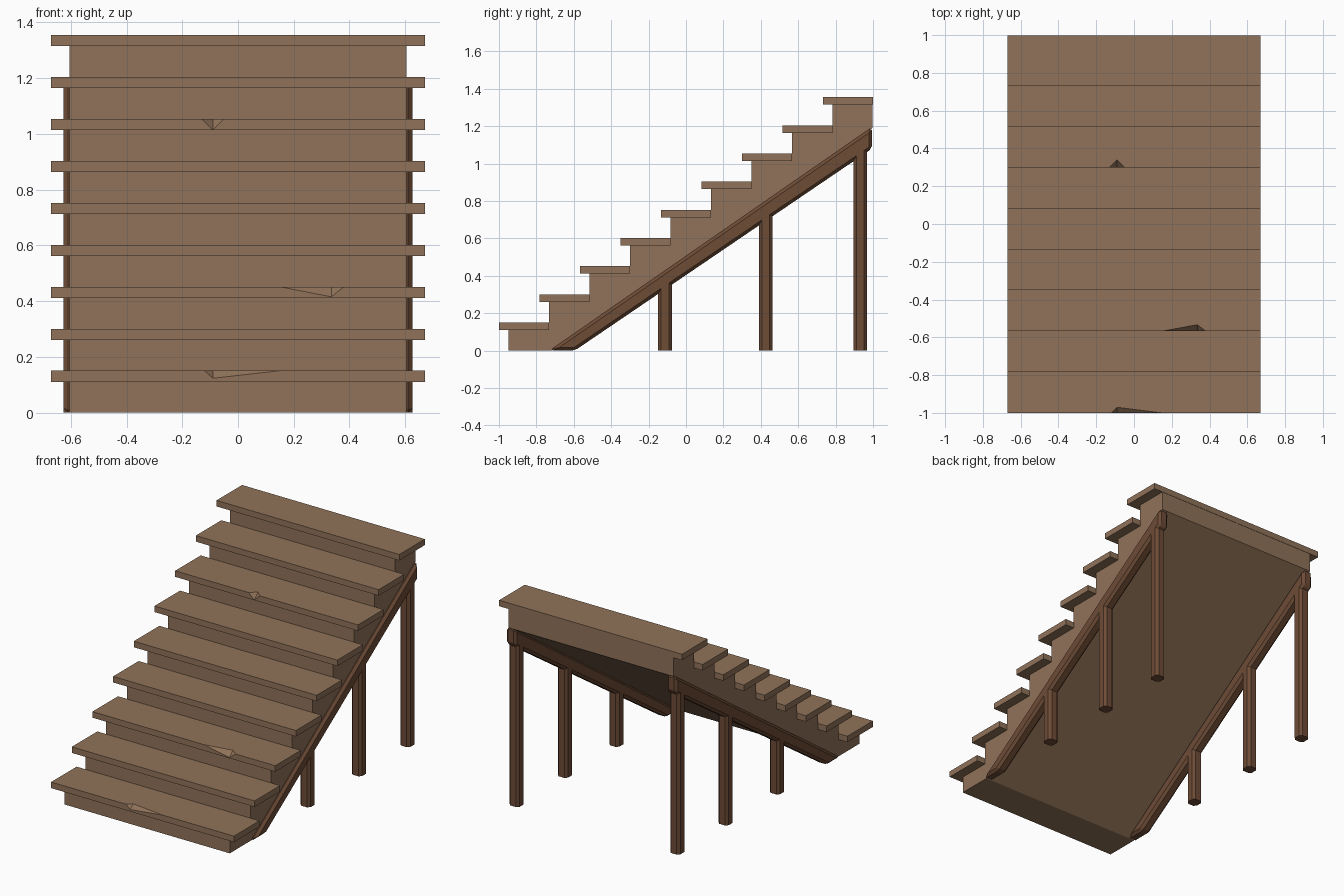
import bpy, bmesh

cube = bpy.data.objects.get("Cube")
if cube:
    bpy.data.objects.remove(cube, do_unlink=True)


def material(name, color):
    mat = bpy.data.materials.new(name)
    mat.use_nodes = True
    mat.diffuse_color = color
    mat.node_tree.nodes["Principled BSDF"].inputs["Base Color"].default_value = color
    return mat


LIGHT = material("light wood", (0.28, 0.17, 0.1, 1))
DARK = material("dark wood", (0.155, 0.072, 0.037, 1))

STEPS, RUN, RISE, THICK = 9, 0.2165, 0.1506, 0.04
TREAD_X, BODY_X, BEAM_X, BEAM_HALF = 0.67, 0.605, 0.589, 0.037


def finish(name, bm, mat):
    bmesh.ops.recalc_face_normals(bm, faces=bm.faces)
    mesh = bpy.data.meshes.new(name)
    bm.to_mesh(mesh)
    bm.free()
    mesh.materials.append(mat)
    obj = bpy.data.objects.new(name, mesh)
    bpy.context.collection.objects.link(obj)
    return obj


def side_prism(name, profile, x0, x1, mat, bevel=0):
    """Extrude a (y, z) side profile across x, with optional chamfers."""
    bm = bmesh.new()
    face = bm.faces.new([bm.verts.new((x0, y, z)) for y, z in profile])
    new = bmesh.ops.extrude_face_region(bm, geom=[face])["geom"]
    bmesh.ops.translate(bm, vec=(x1 - x0, 0, 0),
                        verts=[v for v in new if isinstance(v, bmesh.types.BMVert)])
    bmesh.ops.recalc_face_normals(bm, faces=bm.faces)
    if bevel:
        bmesh.ops.bevel(bm, geom=bm.edges[:], offset=bevel, segments=1,
                        affect='EDGES', profile=0.5)
    return finish(name, bm, mat)


def chipped_tread(name, front, back, top, chip):
    """Plank with a splinter missing from its upper front edge."""
    left, right, tip, depth, drop = chip
    bm = bmesh.new()

    def corner(x, y, z):
        return bm.verts.new((x, y, z))

    low = [corner(x, y, top - THICK) for x, y in
           ((-TREAD_X, front), (TREAD_X, front), (TREAD_X, back), (-TREAD_X, back))]
    up = [corner(v.co.x, v.co.y, top) for v in low]
    a, b = corner(left, front, top), corner(right, front, top)
    inner = corner(tip, front + depth, top)
    lower = corner(tip, front, top - drop)
    bm.faces.new(low[::-1])
    for i in (1, 2, 3):
        j = (i + 1) % 4
        bm.faces.new((low[i], low[j], up[j], up[i]))
    bm.faces.new((up[0], a, inner, b, up[1], up[2], up[3]))
    bm.faces.new((low[0], low[1], up[1], b, lower, a, up[0]))
    bm.faces.new((a, lower, inner))
    bm.faces.new((inner, lower, b))
    return finish(name, bm, LIGHT)


# Solid stepped body with a sloping underside
profile = [(-0.72, 0), (-0.95, 0)]
for i in range(STEPS):
    y, z = -0.95 + RUN * i, RISE * (i + 1) - THICK
    profile += [(y, z), (y + RUN, z)]
profile[-1] = (0.997, profile[-1][1])
profile.append((0.997, 1.19))
side_prism("stepped_body", profile, -BODY_X, BODY_X, LIGHT)

# Treads, three of them chipped: left, right, tip, depth, drop
chips = {0: (-0.12, 0.15, -0.09, 0.03, 0.027),
         2: (0.15, 0.38, 0.335, 0.034, 0.036),
         6: (-0.13, -0.05, -0.09, 0.04, 0.04)}
for i in range(STEPS):
    front, top = -1 + RUN * i, RISE * (i + 1)
    back = front + 0.267
    name = f"tread_{i + 1}"
    if i in chips:
        chipped_tread(name, front, back, top, chips[i])
    else:
        side_prism(name, [(front, top - THICK), (back, top - THICK), (back, top), (front, top)],
                   -TREAD_X, TREAD_X, LIGHT)

# Chamfered stringer beams and their posts on both sides
beam = [(-0.73, 0), (-0.595, 0), (0.995, 1.08), (0.995, 1.195)]
for side, sign in (("left", 1), ("right", -1)):
    x0, x1 = sign * BEAM_X - BEAM_HALF, sign * BEAM_X + BEAM_HALF
    side_prism(f"{side}_beam", beam, x0, x1, DARK, 0.016)
    for label, y in (("front", -0.112), ("middle", 0.426), ("back", 0.932)):
        bm = bmesh.new()
        bmesh.ops.create_cube(bm, size=1)
        height = 0.68 * (y + 0.595) + 0.05
        for v in bm.verts:
            v.co = (sign * BEAM_X + v.co.x * 2 * BEAM_HALF,
                    y + v.co.y * 2 * BEAM_HALF, (v.co.z + 0.5) * height)
        upright = [e for e in bm.edges if abs(e.verts[0].co.z - e.verts[1].co.z) > 0.1]
        bmesh.ops.bevel(bm, geom=upright, offset=0.016, segments=1,
                        affect='EDGES', profile=0.5)
        finish(f"{side}_{label}_post", bm, DARK)
